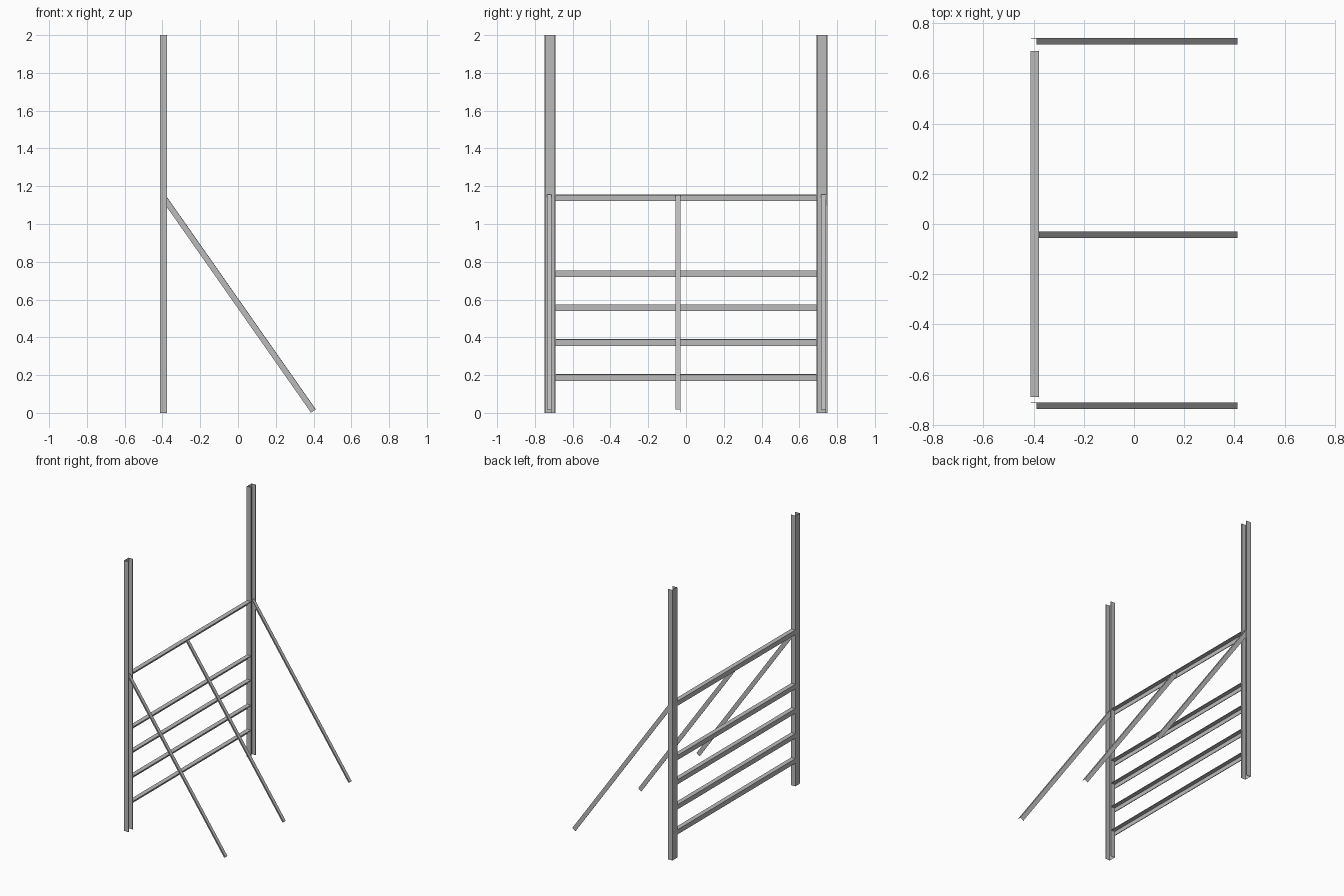
import bpy
import bmesh
from mathutils import Vector

old = bpy.data.objects.get("Cube")
if old:
    bpy.data.objects.remove(old)

# Single steel colour
steel = bpy.data.materials.new("steel grey")
steel.use_nodes = True
steel.diffuse_color = (0.5, 0.5, 0.5, 1)
steel.node_tree.nodes["Principled BSDF"].inputs["Base Color"].default_value = (0.5, 0.5, 0.5, 1)


def angle_profile(w, h, t):
    """L section: flange along u, web along v, corner at the origin."""
    return [(0, 0), (w, 0), (w, t), (t, t), (t, h), (0, h)]


def channel_profile(w, d, t):
    """U section: web along u, flanges along v."""
    return [(0, 0), (w, 0), (w, d), (w - t, d), (w - t, t), (t, t), (t, d), (0, d)]


def rolled_bar(name, profile, start, end, u, v):
    """Sweep a section from start to end, leaving the ends open."""
    start, end, u, v = (Vector(p) for p in (start, end, u, v))
    bm = bmesh.new()
    rings = [[bm.verts.new(p + u * a + v * b) for a, b in profile] for p in (start, end)]
    caps = [bm.faces.new(r) for r in rings]
    n = len(profile)
    for i in range(n):
        j = (i + 1) % n
        bm.faces.new((rings[0][i], rings[0][j], rings[1][j], rings[1][i]))
    bmesh.ops.recalc_face_normals(bm, faces=bm.faces)
    bmesh.ops.delete(bm, geom=caps, context='FACES_ONLY')
    mesh = bpy.data.meshes.new(name)
    bm.to_mesh(mesh)
    bm.free()
    mesh.materials.append(steel)
    obj = bpy.data.objects.new(name, mesh)
    bpy.context.collection.objects.link(obj)
    return obj


BACK = -0.412

# Upright channel posts, open towards +x
for side, y in (("right", -0.748), ("left", 0.69)):
    rolled_bar(side + "_post", channel_profile(0.058, 0.037, 0.006),
               (BACK, y, 0), (BACK, y, 2), (0, 1, 0), (1, 0, 0))

# Horizontal angle rails: flange on top, web at the back
for i, z in enumerate((0.205, 0.39, 0.575, 0.755, 1.157)):
    rolled_bar(f"rail_{i + 1}", angle_profile(0.034, 0.035, 0.005),
               (BACK, -0.69, z), (BACK, 0.69, z), (1, 0, 0), (0, 0, -1))

# Sloping angle braces: flange on the upper side, web on the +y side
top, foot = Vector((-0.386, 0, 1.157)), Vector((0.412, 0, 0.019))
down = (foot - top).normalized().cross(Vector((0, 1, 0)))
if down.z > 0:
    down = -down
for name, y in (("right", -0.711), ("middle", -0.029), ("left", 0.742)):
    shift = Vector((0, y, 0))
    rolled_bar(name + "_brace", angle_profile(0.026, 0.031, 0.003),
               top + shift, foot + shift, (0, -1, 0), down)
